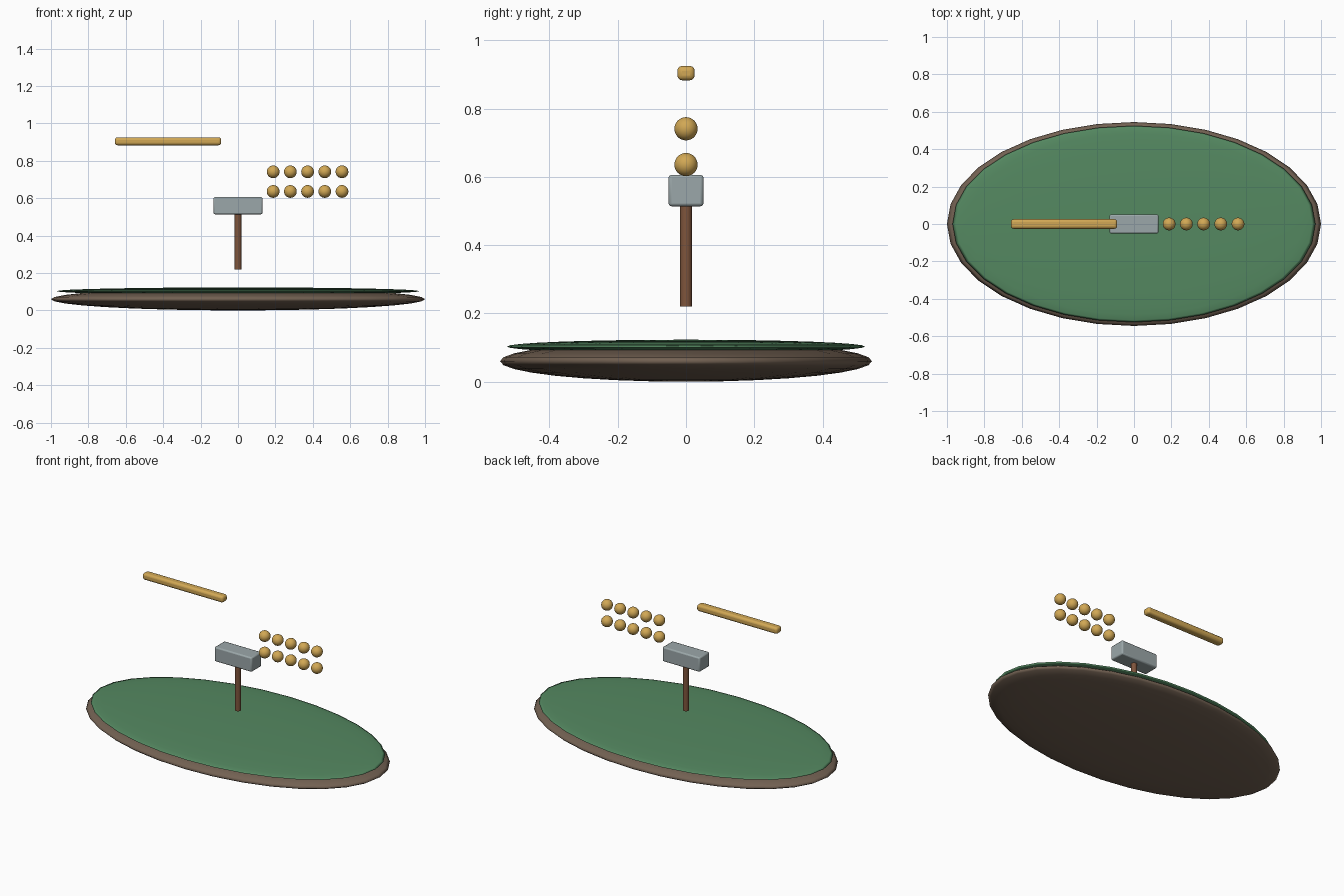
import bpy, math

if "Cube" in bpy.data.objects:
    bpy.data.objects.remove(bpy.data.objects["Cube"])


def material(name, rgb):
    m = bpy.data.materials.new(name)
    m.diffuse_color = (*rgb, 1)
    m.use_nodes = True
    m.node_tree.nodes["Principled BSDF"].inputs["Base Color"].default_value = m.diffuse_color
    return m


EARTH = material("earth", (0.17, 0.12, 0.085))
GRASS = material("grass", (0.09, 0.25, 0.12))
WOOD = material("wood", (0.21, 0.09, 0.045))
STEEL = material("steel", (0.33, 0.39, 0.40))
GOLD = material("gold", (0.64, 0.39, 0.09))


def finish(name, mat):
    ob = bpy.context.object
    ob.name = name
    ob.data.materials.append(mat)
    return ob


def ellipsoid(name, loc, radii, mat, segments=32, rings=16):
    bpy.ops.mesh.primitive_uv_sphere_add(segments=segments, ring_count=rings, radius=1, location=loc)
    ob = finish(name, mat)
    ob.scale = radii
    bpy.ops.object.transform_apply(location=False, rotation=False, scale=True)
    bpy.ops.object.shade_smooth()
    return ob


def bevelled_box(name, loc, size, bevel, segments, mat):
    bpy.ops.mesh.primitive_cube_add(size=1, location=loc)
    ob = finish(name, mat)
    ob.scale = size
    bpy.ops.object.transform_apply(location=False, rotation=False, scale=True)
    mod = ob.modifiers.new("bevel", "BEVEL")
    mod.width = bevel
    mod.segments = segments
    bpy.ops.object.shade_smooth_by_angle(angle=math.radians(35))
    return ob


# Oval ground: earth disc with a thinner grass disc on top
ellipsoid("earth_base", (0, 0, 0.06), (1.0, 0.545, 0.06), EARTH)
ellipsoid("grass_top", (0, 0, 0.103), (0.97, 0.525, 0.02), GRASS)

# Hammer: wooden handle floating above the ground, steel head
bpy.ops.mesh.primitive_cylinder_add(vertices=16, radius=0.018, depth=0.32, location=(0, 0, 0.38))
finish("hammer_handle", WOOD)
bpy.ops.object.shade_smooth_by_angle(angle=math.radians(35))
bevelled_box("hammer_head", (0, 0, 0.56), (0.262, 0.102, 0.092), 0.008, 2, STEEL)

# Floating gold bar
bevelled_box("gold_bar", (-0.374, 0, 0.904), (0.568, 0.051, 0.042), 0.014, 3, GOLD)

# Two rows of five gold beads
for row, z in enumerate((0.636, 0.741)):
    for i in range(5):
        ellipsoid(f"bead_{row + 1}_{i + 1}", (0.188 + 0.092 * i, 0, z), (0.034,) * 3, GOLD)
